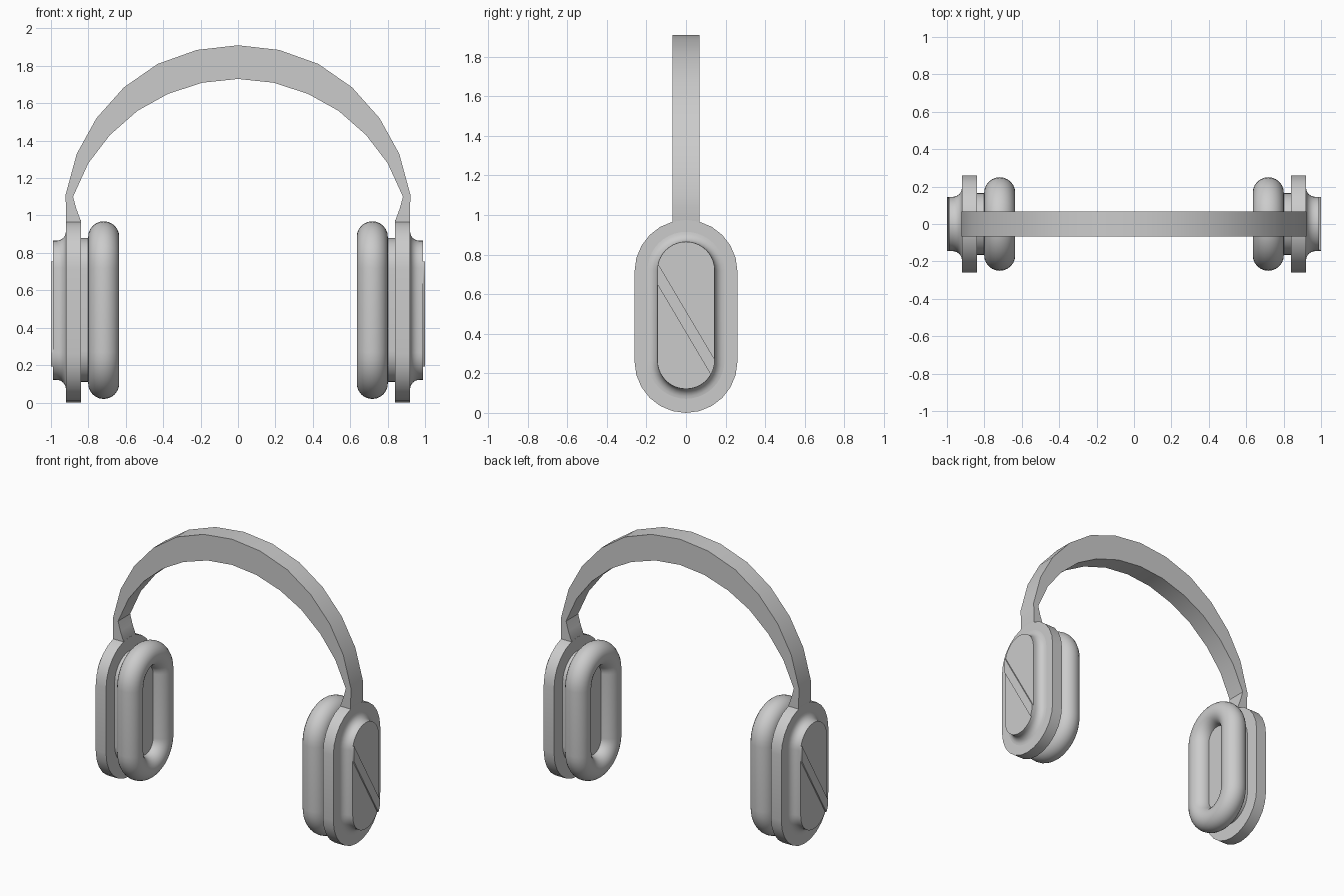
import bpy, bmesh, math
from mathutils import Vector

if "Cube" in bpy.data.objects:
    bpy.data.objects.remove(bpy.data.objects["Cube"])

grey = bpy.data.materials.new("neutral grey")
grey.diffuse_color = (0.6, 0.6, 0.6, 1)
grey.use_nodes = True
grey.node_tree.nodes["Principled BSDF"].inputs["Base Color"].default_value = grey.diffuse_color


def finish(bm, name, turn=False, angle=35):
    """Turn a bmesh into a shaded object; turn=True puts it on the left side."""
    bmesh.ops.recalc_face_normals(bm, faces=bm.faces)
    me = bpy.data.meshes.new(name)
    bm.to_mesh(me)
    bm.free()
    if turn:
        for v in me.vertices:
            v.co = (-v.co.x, -v.co.y, v.co.z)
    me.materials.append(grey)
    ob = bpy.data.objects.new(name, me)
    bpy.context.collection.objects.link(ob)
    bpy.ops.object.select_all(action='DESELECT')
    ob.select_set(True)
    bpy.context.view_layer.objects.active = ob
    bpy.ops.object.shade_smooth_by_angle(angle=math.radians(angle))
    return ob


def stadium(x, r, half, zc, n):
    """Upright rounded slot outline in the plane at x."""
    pts = []
    for end in (1, -1):
        for i in range(n + 1):
            a = math.pi * i / n
            pts.append((x, end * r * math.cos(a), zc + end * (half + r * math.sin(a))))
    return pts


def loft(rings, closed=False):
    """Skin a row of equal outlines; cap the ends or join them into a loop."""
    bm = bmesh.new()
    vs = [[bm.verts.new(p) for p in ring] for ring in rings]
    n = len(vs[0])
    for k in range(len(vs) if closed else len(vs) - 1):
        a, b = vs[k], vs[(k + 1) % len(vs)]
        for i in range(n):
            j = (i + 1) % n
            bm.faces.new((a[i], a[j], b[j], b[i]))
    if not closed:
        bm.faces.new(vs[0])
        bm.faces.new(vs[-1])
    return bm


def ear_cup(side, turn):
    # flat yoke plate
    finish(loft([stadium(x, 0.26, 0.2275, 0.4875, 12) for x in (0.84, 0.92)]),
           side + "_yoke_plate", turn)

    # outer cap with a concave fillet at its foot
    prof = [(0.915, 0.195)]
    for i in range(7):
        a = math.pi / 2 * i / 6
        prof.append((0.92 + 0.05 * (1 - math.cos(a)), 0.195 - 0.05 * math.sin(a)))
    prof.append((0.99, 0.145))
    finish(loft([stadium(x, r, 0.227, 0.493, 20) for x, r in prof]),
           side + "_outer_cap", turn)

    # thin raised diagonal stripe, trimmed to the cap outline
    bm = bmesh.new()
    bm.faces.new([bm.verts.new(p) for p in stadium(0.987, 0.145, 0.227, 0.493, 20)])
    up = Vector((0, 0.49, 0.29))
    for z, normal in ((0.76, up), (0.65, -up)):
        bmesh.ops.bisect_plane(bm, geom=bm.verts[:] + bm.edges[:] + bm.faces[:],
                               plane_co=(0.987, -0.145, z), plane_no=normal,
                               clear_outer=True)
    ext = bmesh.ops.extrude_face_region(bm, geom=bm.faces[:], use_keep_orig=True)
    for g in ext["geom"]:
        if isinstance(g, bmesh.types.BMVert):
            g.co.x = 1.0
    finish(bm, side + "_cap_stripe", turn)

    # driver housing behind the cushion
    finish(loft([stadium(x, 0.165, 0.22, 0.495, 20) for x in (0.717, 0.845)]),
           side + "_driver_housing", turn)

    # padded ring cushion
    rings = []
    for i in range(24):
        t = 2 * math.pi * i / 24
        rings.append(stadium(0.718 + 0.083 * math.sin(t), 0.167 + 0.083 * math.cos(t),
                             0.225, 0.494, 20))
    finish(loft(rings, closed=True), side + "_ear_cushion", turn, 60)


ear_cup("right", False)
ear_cup("left", True)

# headband: pairs of outer and inner profile points from the right foot to the crown
half = [((0.915, 0.94), (0.845, 0.94)), ((0.92, 0.97), (0.84, 0.97)),
        ((0.92, 1.04), (0.864, 1.035)), ((0.922, 1.11), (0.882, 1.10)),
        ((0.862, 1.33), (0.80, 1.28)), ((0.757, 1.52), (0.685, 1.43)),
        ((0.61, 1.685), (0.537, 1.56)), ((0.43, 1.81), (0.375, 1.65)),
        ((0.22, 1.885), (0.19, 1.71)), ((0, 1.91), (0, 1.73))]
full = half + [((-o[0], o[1]), (-i[0], i[1])) for o, i in half[-2::-1]]
W = 0.067
sections = [[(o[0], -W, o[1]), (o[0], W, o[1]), (i[0], W, i[1]), (i[0], -W, i[1])]
            for o, i in full]
finish(loft(sections), "headband", False, 30)
